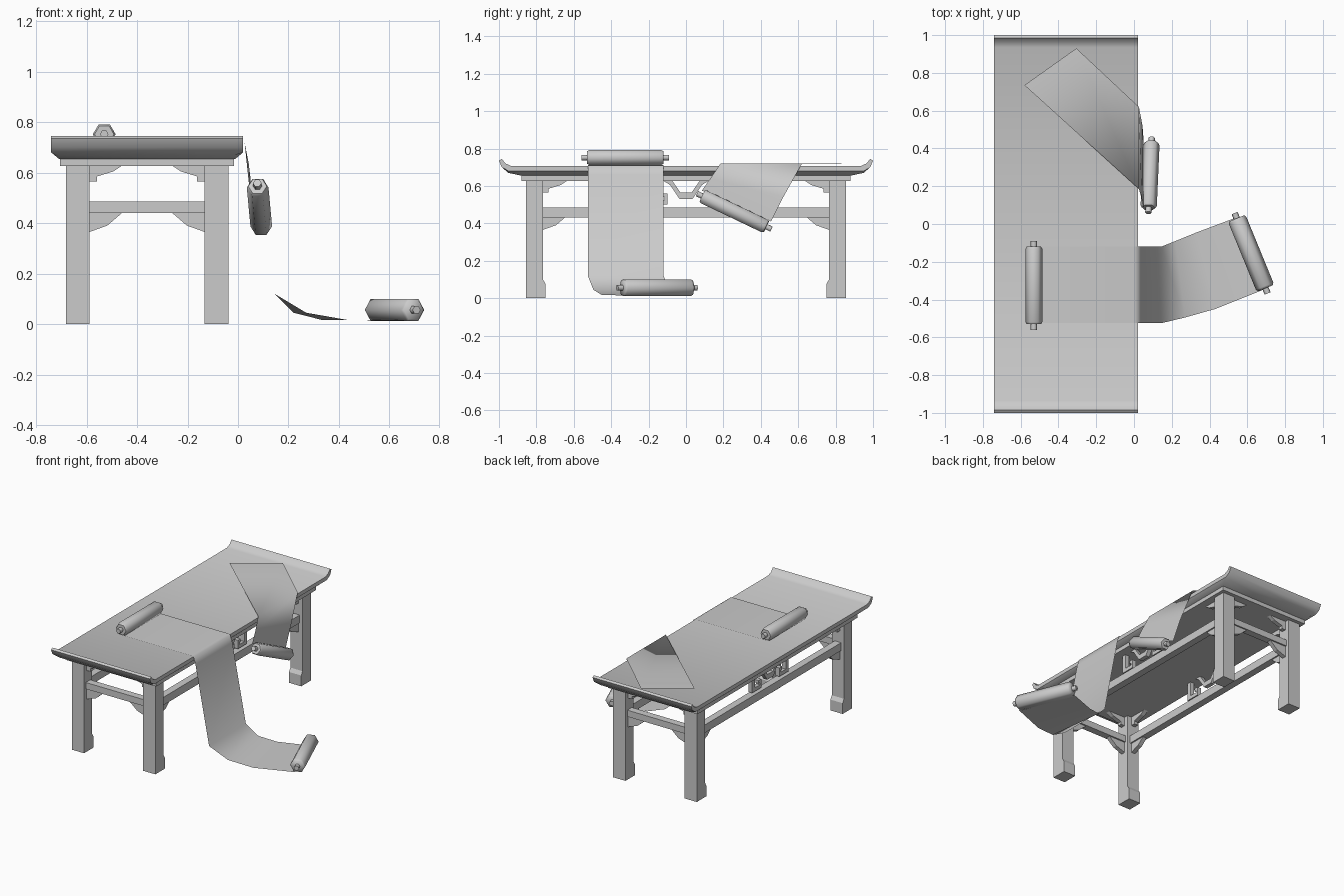
import bpy, bmesh, math
from mathutils import Vector

cube = bpy.data.objects.get("Cube")
if cube:
    bpy.data.objects.remove(cube)

grey = bpy.data.materials.new("plain_grey")
grey.use_nodes = True
colour = (0.6, 0.6, 0.6, 1)
grey.diffuse_color = colour
grey.node_tree.nodes["Principled BSDF"].inputs["Base Color"].default_value = colour

CX = -0.36  # table centre line


def finish(name, bm, smooth=None, fix=True):
    if fix:
        bmesh.ops.recalc_face_normals(bm, faces=bm.faces)
    mesh = bpy.data.meshes.new(name)
    bm.to_mesh(mesh)
    bm.free()
    mesh.materials.append(grey)
    obj = bpy.data.objects.new(name, mesh)
    bpy.context.collection.objects.link(obj)
    if smooth is not None:
        bpy.ops.object.select_all(action='DESELECT')
        obj.select_set(True)
        bpy.context.view_layer.objects.active = obj
        bpy.ops.object.shade_smooth_by_angle(angle=math.radians(smooth))
    return obj


def loft(name, rings, smooth=None):
    """Skin closed rings of equal length and cap both ends."""
    bm = bmesh.new()
    rows = [[bm.verts.new(p) for p in ring] for ring in rings]
    n = len(rows[0])
    for a, b in zip(rows, rows[1:]):
        for i in range(n):
            j = (i + 1) % n
            bm.faces.new((a[i], a[j], b[j], b[i]))
    bm.faces.new(rows[0])
    bm.faces.new(rows[-1])
    return finish(name, bm, smooth)


def prism(name, pts, axis, lo, hi):
    """Extrude a (side, z) outline along x or y."""
    place = (lambda t, s, z: (t, s, z)) if axis == 'x' else (lambda t, s, z: (s, t, z))
    return loft(name, [[place(t, s, z) for s, z in pts] for t in (lo, hi)])


def box(name, x, y, z):
    return prism(name, [(y[0], z[0]), (y[1], z[0]), (y[1], z[1]), (y[0], z[1])], 'x', *x)


def sheet(name, left, right):
    """Thin paper strip between two edge paths."""
    bm = bmesh.new()
    a = [bm.verts.new(p) for p in left]
    b = [bm.verts.new(p) for p in right]
    for i in range(len(a) - 1):
        bm.faces.new((a[i], b[i], b[i + 1], a[i + 1]))
    return finish(name, bm, 180, fix=False)


def roll(name, centre, direction, radius, half=0.205):
    """Six-sided paper roll with a small knob at each end."""
    d = Vector(direction).normalized()
    side = d.cross(Vector((0, 0, 1))).normalized()
    up = side.cross(d)
    c = Vector(centre)

    def ring(t, r):
        angles = [math.radians(60 * k) for k in range(6)]
        return [c + d * t + side * (r * math.cos(w)) + up * (r * math.sin(w)) for w in angles]

    loft(name, [ring(t, r) for t, r in ((-half, radius * 0.85), (-half + 0.012, radius),
                                        (half - 0.012, radius), (half, radius * 0.85))], 62)
    loft(name + "_rod", [ring(-half - 0.03, 0.017), ring(half + 0.03, 0.017)], 62)


# Table top with upturned ends and chamfered long edges
end = [(0.88, 0.655), (0.95, 0.67), (0.985, 0.70), (1.0, 0.735),
       (0.985, 0.745), (0.965, 0.72), (0.935, 0.707)]
outline = end + [(-y, z) for y, z in reversed(end)]
slices = ((CX - 0.38, 0.68), (CX - 0.35, 0), (CX + 0.35, 0), (CX + 0.38, 0.68))
loft("table_top", [[(x, y, max(z, low)) for y, z in outline] for x, low in slices], 35)
box("apron", (CX - 0.345, CX + 0.345), (-0.88, 0.88), (0.627, 0.665))

# Legs, brackets and stretchers
leg = [(0.855, 0), (0.75, 0), (0.75, 0.075), (0.765, 0.1), (0.765, 0.64), (0.855, 0.64)]
upper = [(0, 0.635), (0, 0.565), (0.03, 0.565), (0.03, 0.585), (0.095, 0.605), (0.14, 0.635)]
lower = [(0, 0.44), (0, 0.365), (0.07, 0.39), (0.14, 0.45)]
for sx, xname in ((-1, "right"), (1, "left")):
    xi, xm, xo = CX + sx * 0.228, CX + sx * 0.275, CX + sx * 0.322
    for sy, yname in ((-1, "front"), (1, "back")):
        tag = yname + "_" + xname
        prism(tag + "_leg", [(sy * y, z) for y, z in leg], 'x', min(xi, xo), max(xi, xo))
        for kind, shape in (("upper", upper), ("lower", lower)):
            prism(f"{tag}_{kind}_end_bracket", [(xi - sx * s, z) for s, z in shape],
                  'y', sy * 0.81 - 0.015, sy * 0.81 + 0.015)
            prism(f"{tag}_{kind}_side_bracket", [(sy * (0.765 - s), z) for s, z in shape],
                  'x', xm - 0.015, xm + 0.015)
        # Hooked fretwork beside the centre
        hook = [(0.2, 0.63), (0.2, 0.5), (0.1, 0.5), (0.1, 0.56), (0.13, 0.56), (0.13, 0.54),
                (0.115, 0.54), (0.115, 0.525), (0.17, 0.525), (0.17, 0.63)]
        prism(tag + "_fret_hook", [(sy * y, z) for y, z in hook], 'x', xm - 0.015, xm + 0.015)
    # Dipped fretwork band at the centre
    half = [(0.125, 0.63), (0.085, 0.605), (0.035, 0.53)]
    inner = [(0.03, 0.565), (0.075, 0.63)]
    band = half + [(-y, z) for y, z in reversed(half)] + [(-y, z) for y, z in reversed(inner)] + inner
    prism(xname + "_fret_band", band, 'x', xm - 0.015, xm + 0.015)
    box(xname + "_stretcher", (xm - 0.025, xm + 0.025), (-0.78, 0.78), (0.43, 0.485))
for sy, yname in ((-1, "front"), (1, "back")):
    box(yname + "_stretcher", (CX - 0.24, CX + 0.24),
        (sy * 0.81 - 0.025, sy * 0.81 + 0.025), (0.44, 0.485))

# Long scroll: over the edge and across the floor
drop = [(-0.53, 0.713), (0.0, 0.713), (0.025, 0.708), (0.04, 0.66), (0.145, 0.12)]
near = [(x, -0.525, z) for x, z in drop] + [(0.27, -0.495, 0.045), (0.43, -0.45, 0.017), (0.68, -0.35, 0.015)]
far = [(x, -0.12, z) for x, z in drop] + [(0.22, -0.09, 0.045), (0.33, -0.045, 0.017), (0.53, 0.03, 0.015)]
sheet("long_paper", far, near)
roll("table_roll", (-0.53, -0.325, 0.752), (0, 1, 0), 0.045)
roll("floor_roll", (0.62, -0.155, 0.056), (0.38, -0.925, 0), 0.05, 0.2)

# Short scroll: laid askew and hanging off the edge
sheet("short_paper",
      [(-0.305, 0.93, 0.718), (0.026, 0.62, 0.72), (0.045, 0.52, 0.54), (0.05, 0.455, 0.41)],
      [(-0.58, 0.735, 0.718), (0.026, 0.185, 0.72), (0.042, 0.13, 0.64), (0.05, 0.085, 0.575)])
roll("hanging_roll", (0.085, 0.258, 0.464), (0.04, 0.9, -0.43), 0.043, 0.19)
